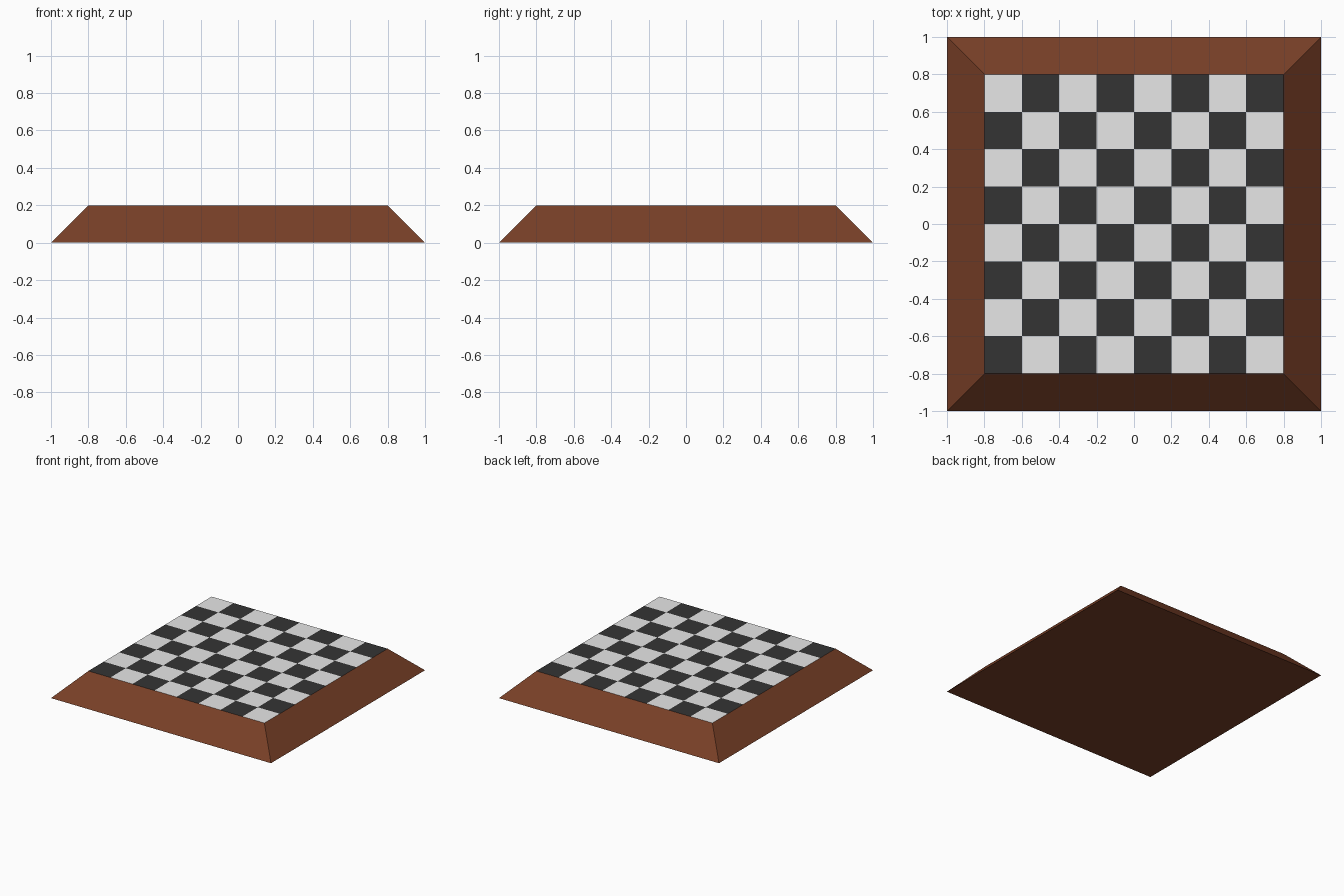
import bpy, bmesh

if "Cube" in bpy.data.objects:
    bpy.data.objects.remove(bpy.data.objects["Cube"])

HALF, INNER, HEIGHT, N = 1.0, 0.8, 0.2, 8


def material(name, rgb):
    m = bpy.data.materials.new(name)
    m.diffuse_color = (*rgb, 1.0)
    m.use_nodes = True
    m.node_tree.nodes["Principled BSDF"].inputs["Base Color"].default_value = m.diffuse_color
    return m


def finish(bm, name, mats):
    me = bpy.data.meshes.new(name)
    bm.to_mesh(me)
    bm.free()
    for m in mats:
        me.materials.append(m)
    ob = bpy.data.objects.new(name, me)
    bpy.context.collection.objects.link(ob)
    return ob


wood = material("brown_wood", (0.188, 0.050, 0.020))
light = material("light_square", (0.8, 0.8, 0.8))
dark = material("dark_square", (0.034, 0.034, 0.034))

# Sloped wooden base: a box tapered to the playing field, open on top
bm = bmesh.new()
bmesh.ops.create_cube(bm, size=2.0)
for v in bm.verts:
    top = v.co.z > 0
    s = INNER if top else HALF
    v.co = (v.co.x * s, v.co.y * s, HEIGHT if top else 0.0)
bm.normal_update()
bmesh.ops.delete(bm, geom=[f for f in bm.faces if f.normal.z > 0.9], context='FACES_ONLY')
finish(bm, "sloped_base", [wood])

# Playing field: grid of squares, alternating colours, dark at front left
bm = bmesh.new()
bmesh.ops.create_grid(bm, x_segments=N, y_segments=N, size=INNER)
step = 2 * INNER / N
for v in bm.verts:
    v.co.z = HEIGHT
for f in bm.faces:
    c = f.calc_center_median()
    i, j = int((c.x + INNER) / step), int((c.y + INNER) / step)
    f.material_index = 1 if (i + j) % 2 == 0 else 0
finish(bm, "playing_field", [light, dark])
